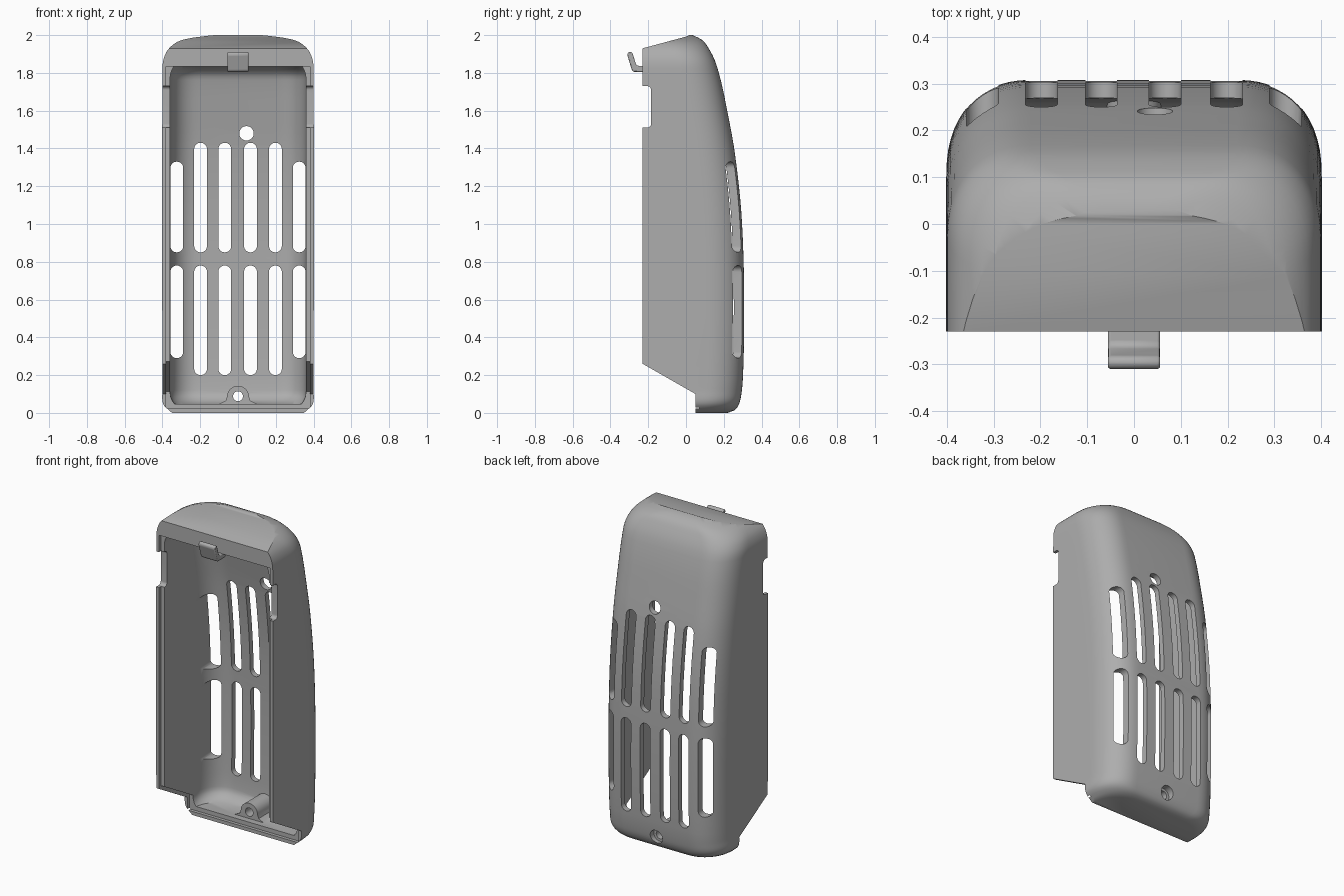
import bpy, bmesh
from math import sin, cos, pi, radians

cube = bpy.data.objects.get("Cube")
if cube:
    bpy.data.objects.remove(cube, do_unlink=True)

grey = bpy.data.materials.new("plain grey plastic")
grey.use_nodes = True
colour = (0.42, 0.42, 0.42, 1)
grey.diffuse_color = colour
grey.node_tree.nodes["Principled BSDF"].inputs["Base Color"].default_value = colour


def make(name, bm):
    bmesh.ops.recalc_face_normals(bm, faces=bm.faces)
    mesh = bpy.data.meshes.new(name)
    bm.to_mesh(mesh)
    bm.free()
    mesh.materials.append(grey)
    obj = bpy.data.objects.new(name, mesh)
    bpy.context.collection.objects.link(obj)
    return obj


def skin(bm, rings):
    """Join equal closed rings of points into a capped solid."""
    rows = [[bm.verts.new(p) for p in ring] for ring in rings]
    n = len(rows[0])
    for a, b in zip(rows, rows[1:]):
        for i in range(n):
            j = (i + 1) % n
            bm.faces.new((a[i], a[j], b[j], b[i]))
    bm.faces.new(rows[0])
    bm.faces.new(rows[-1])


def prism(bm, poly, axis, lo, hi):
    put = (lambda u, v, t: (t, u, v)) if axis == "x" else (lambda u, v, t: (u, t, v))
    skin(bm, [[put(u, v, t) for u, v in poly] for t in (lo, hi)])


def rounded(u, v, hu, hv, r, steps=8):
    """Rounded rectangle outline."""
    pts = []
    for k, (su, sv) in enumerate([(1, 1), (-1, 1), (-1, -1), (1, -1)]):
        for i in range(steps + 1):
            a = (k + i / steps) * pi / 2
            pts.append((u + su * (hu - r) + r * cos(a), v + sv * (hv - r) + r * sin(a)))
    return pts


def boolean(target, cutter, operation, remove=True):
    mod = target.modifiers.new("cut", "BOOLEAN")
    mod.operation, mod.solver, mod.object = operation, "EXACT", cutter
    bpy.context.view_layer.objects.active = target
    bpy.ops.object.modifier_apply(modifier=mod.name)
    if remove:
        bpy.data.objects.remove(cutter, do_unlink=True)


def curve_at(points, z):
    """Smooth value at height z through (z, value) points."""
    for i in range(len(points) - 1):
        (z0, a), (z1, b) = points[i], points[i + 1]
        if z <= z1:
            before, after = points[max(i - 1, 0)], points[min(i + 2, len(points) - 1)]
            h = z1 - z0
            m0 = (b - before[1]) / (z1 - before[0]) * h
            m1 = (after[1] - a) / (after[0] - z0) * h
            t = (z - z0) / h
            return ((2*t**3 - 3*t*t + 1) * a + (t**3 - 2*t*t + t) * m0
                    + (3*t*t - 2*t**3) * b + (t**3 - t*t) * m1)
    return points[-1][1]


def section(w, back, z, rx, ry, steps=14):
    """U-shaped plan outline with soft rear corners."""
    right = [(w, -0.5, z)]
    for i in range(steps + 1):
        a = i / steps * pi / 2
        c, s = max(cos(a), 0) ** 0.9, sin(a) ** 0.9
        right.append((w - rx + rx * c, back - ry + ry * s, z))
    return right + [(-x, y, q) for x, y, q in reversed(right)]


# Rear outline and half width by height
back = [(0, 0.22), (0.01, 0.25), (0.03, 0.272), (0.08, 0.29), (0.2, 0.302), (0.5, 0.308),
        (0.8, 0.305), (1.1, 0.29), (1.4, 0.255), (1.6, 0.218), (1.75, 0.187),
        (1.86, 0.155), (1.93, 0.12), (1.975, 0.085), (2.0, 0.035)]
width = [(0, 0.35), (0.045, 0.395), (0.12, 0.4), (1.82, 0.4), (1.88, 0.392),
         (1.93, 0.365), (1.97, 0.31), (2.0, 0.22)]


def levels(lo, hi, fine):
    ends = [i / fine * 0.18 for i in range(fine)]
    mid = [lo + 0.18 + (hi - lo - 0.36) * i / 24 for i in range(25)]
    return [lo + e for e in ends] + mid + [hi - e for e in reversed(ends)]


# Outer body
bm = bmesh.new()
skin(bm, [section(curve_at(width, z), curve_at(back, z), z, 0.18, 0.2)
          for z in levels(0, 2, 14)])
shell = make("vented_shell", bm)

# Side outline: sloped top, flat front, slanted lower edge
bm = bmesh.new()
prism(bm, [(0.05, -0.1), (0.05, 0.1), (-0.23, 0.26), (-0.23, 1.93),
           (0.0, 1.992), (0.04, 2.01), (0.5, 2.01), (0.5, -0.1)], "x", -0.6, 0.6)
boolean(shell, make("side_outline", bm), "INTERSECT")

# Hollow inside, leaving a screw boss standing on the floor
lo, hi = 0.048, 1.835
rings = []
for z in levels(lo, hi, 10):
    ease = max(0, 1 - min(z - lo, hi - z) / 0.06) ** 2
    rings.append(section(0.359 - 0.02 * ease, curve_at(back, z) - 0.034 - 0.045 * ease,
                         z, 0.15, 0.17))
bm = bmesh.new()
skin(bm, rings)
cavity = make("cavity", bm)
arch = [(0.058 * cos(i * pi / 16), 0.085 + 0.058 * sin(i * pi / 16)) for i in range(17)]
bm = bmesh.new()
prism(bm, arch + [(-0.065, 0.065), (-0.1, 0.047), (-0.1, 0), (0.1, 0), (0.1, 0.047), (0.065, 0.065)],
      "y", 0.11, 0.6)
boolean(cavity, make("screw_boss", bm), "DIFFERENCE")
boolean(shell, cavity, "DIFFERENCE")

# Stepped lip around the opening
bm = bmesh.new()
prism(bm, [(-0.6, 1.835), (-0.21, 1.835), (-0.21, 0.272), (0.07, 0.112),
           (0.07, 0.022), (-0.6, 0.022)], "x", -0.382, 0.382)
boolean(shell, make("lip_step", bm), "DIFFERENCE")

# Vent slots in two rows, shorter at the corners
bm = bmesh.new()
for x in (-0.198, -0.07, 0.066, 0.198):
    for z in (0.49, 1.14):
        prism(bm, rounded(x, z, 0.034, 0.29, 0.0335), "y", 0, 0.6)
for x in (-0.324, 0.324):
    for z, half in ((0.535, 0.245), (1.09, 0.24)):
        prism(bm, rounded(x, z, 0.034, half, 0.0335), "y", 0, 0.6)
# Indicator hole and screw hole
prism(bm, rounded(0.045, 1.48, 0.038, 0.038, 0.0375), "y", 0, 0.6)
prism(bm, rounded(0, 0.088, 0.026, 0.026, 0.0255), "y", 0, 0.6)
boolean(shell, make("vents", bm), "DIFFERENCE")

# Screw head recess
bm = bmesh.new()
prism(bm, rounded(0, 0.088, 0.042, 0.042, 0.0415), "y", 0.255, 0.6)
boolean(shell, make("screw_recess", bm), "DIFFERENCE")

# Side latch notches
bm = bmesh.new()
prism(bm, rounded(-0.34, 1.62, 0.155, 0.11, 0.02), "x", -0.6, 0.6)
boolean(shell, make("notches", bm), "DIFFERENCE")

# Top hook
bm = bmesh.new()
prism(bm, [(-0.2, 1.805), (-0.275, 1.805), (-0.286, 1.812), (-0.311, 1.895), (-0.307, 1.908),
           (-0.293, 1.912), (-0.283, 1.905), (-0.265, 1.846), (-0.255, 1.837), (-0.2, 1.837)],
      "x", -0.056, 0.056)
hook = make("top_hook", bm)
bevel = hook.modifiers.new("soft edges", "BEVEL")
bevel.width, bevel.segments = 0.006, 2

for obj in (shell, hook):
    bpy.ops.object.select_all(action="DESELECT")
    obj.select_set(True)
    bpy.context.view_layer.objects.active = obj
    bpy.ops.object.shade_smooth_by_angle(angle=radians(32))
